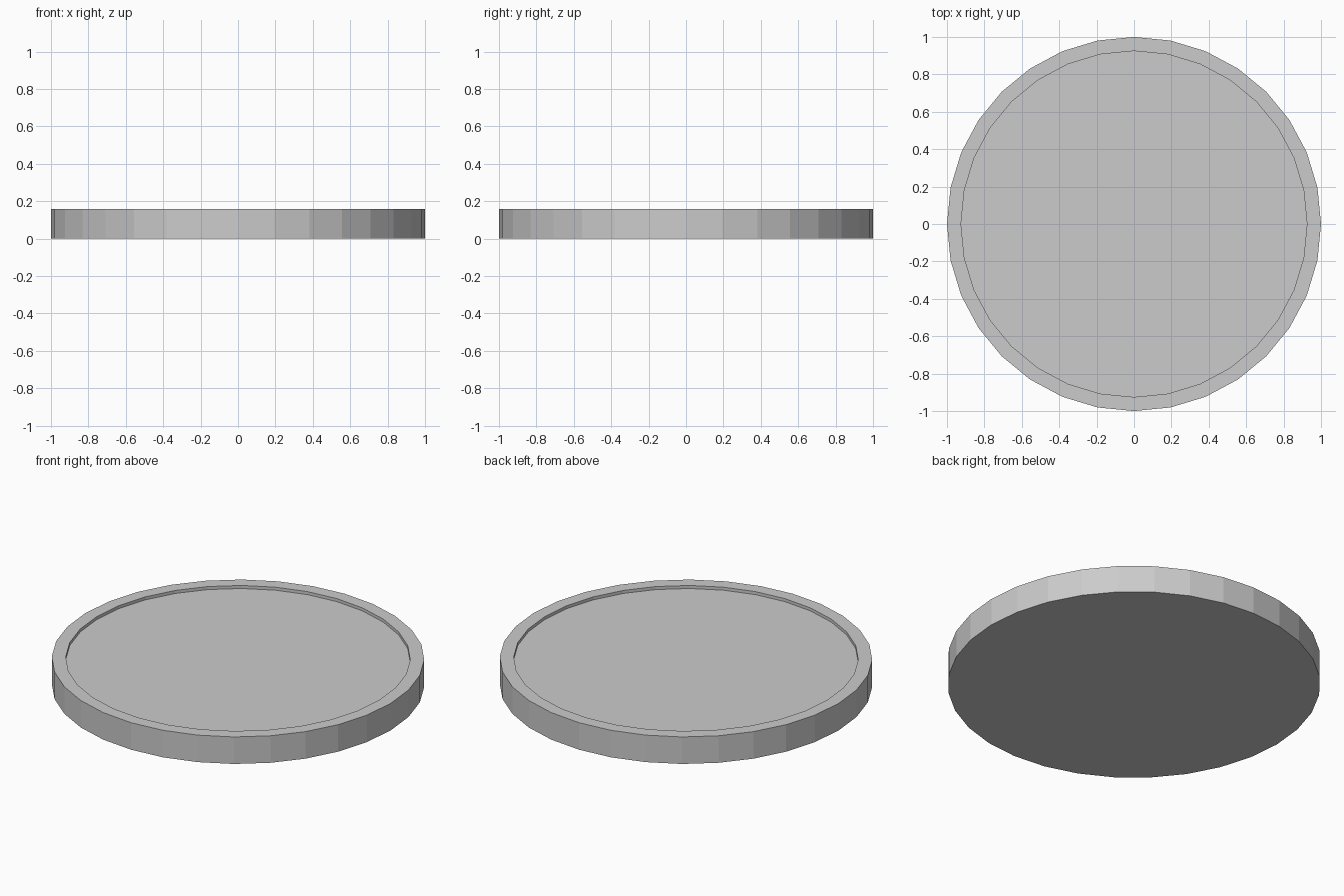
import bpy, bmesh, math

if "Cube" in bpy.data.objects:
    bpy.data.objects.remove(bpy.data.objects["Cube"])

SIDES = 32
# Profile (radius, height): outer wall, flat rim, shallow recess wall
profile = [(1.0, 0.0), (1.0, 0.16), (0.925, 0.16), (0.925, 0.142)]

bm = bmesh.new()
rings = []
for r, z in profile:
    rings.append([bm.verts.new((r * math.cos(2 * math.pi * i / SIDES),
                                r * math.sin(2 * math.pi * i / SIDES), z))
                  for i in range(SIDES)])

# Walls and rim
for low, high in zip(rings, rings[1:]):
    for i in range(SIDES):
        j = (i + 1) % SIDES
        bm.faces.new((low[i], low[j], high[j], high[i]))

# Underside and recessed floor
bm.faces.new(rings[0][::-1])
bm.faces.new(rings[-1])

mesh = bpy.data.meshes.new("round_base")
bm.to_mesh(mesh)
bm.free()
base = bpy.data.objects.new("round_base", mesh)
bpy.context.collection.objects.link(base)
